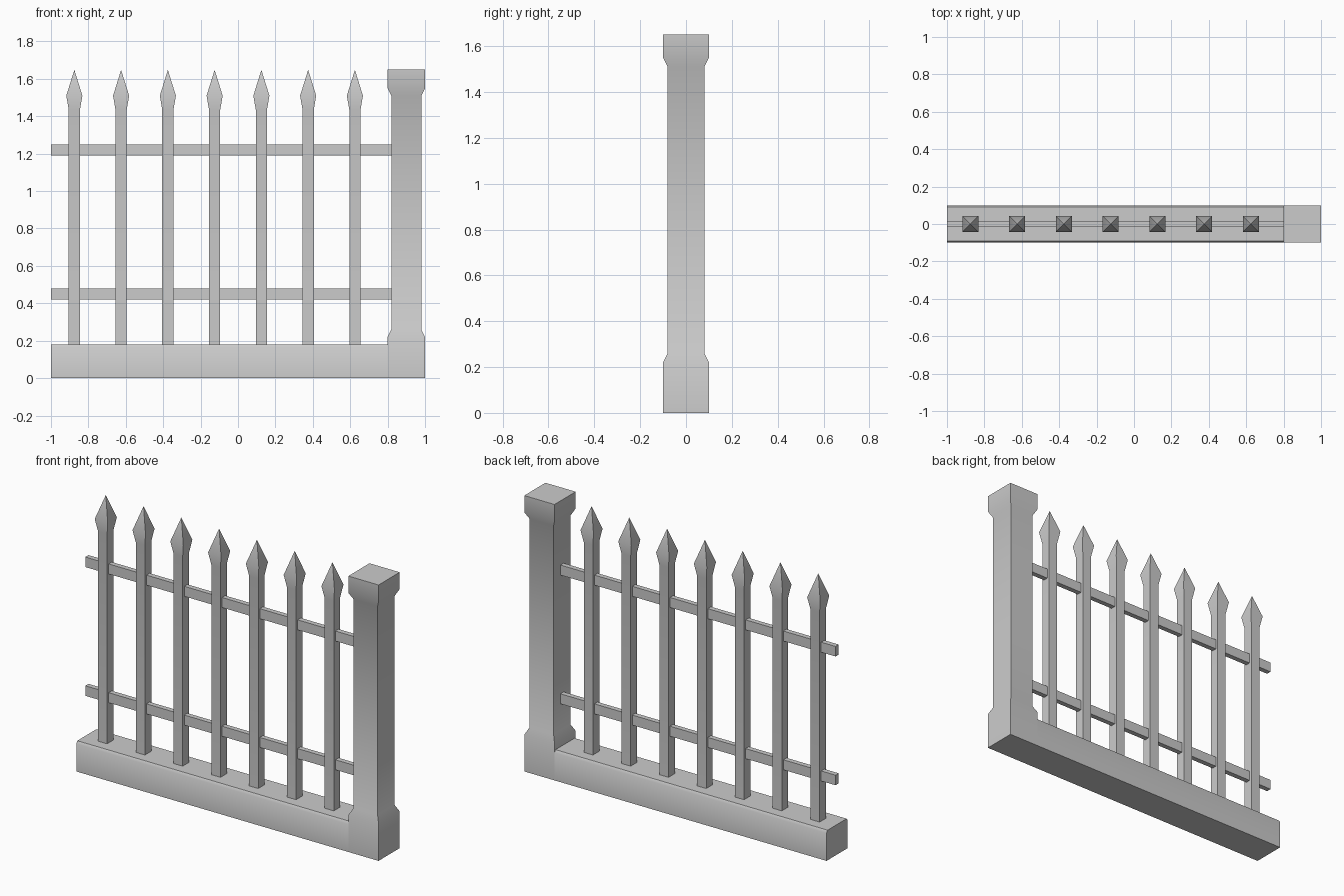
import bpy, bmesh
from math import radians

if "Cube" in bpy.data.objects:
    bpy.data.objects.remove(bpy.data.objects["Cube"])


def finish(name, bm):
    bmesh.ops.recalc_face_normals(bm, faces=bm.faces[:])
    me = bpy.data.meshes.new(name)
    bm.to_mesh(me)
    bm.free()
    me.shade_smooth()
    me.set_sharp_from_angle(angle=radians(40))
    ob = bpy.data.objects.new(name, me)
    bpy.context.collection.objects.link(ob)
    return ob


def square_loft(name, x, sections, tip=None):
    """Stack square rings of (z, half width); close with a flat top or a point."""
    bm = bmesh.new()
    rings = [[bm.verts.new((x + sx * h, sy * h, z))
              for sx, sy in ((-1, -1), (1, -1), (1, 1), (-1, 1))]
             for z, h in sections]
    bm.faces.new(rings[0])
    for a, b in zip(rings, rings[1:]):
        for i in range(4):
            j = (i + 1) % 4
            bm.faces.new((a[i], a[j], b[j], b[i]))
    top = rings[-1]
    if tip is None:
        bm.faces.new(top)
    else:
        apex = bm.verts.new((x, 0, tip))
        for i in range(4):
            bm.faces.new((top[i], top[(i + 1) % 4], apex))
    return finish(name, bm)


def extrude_x(name, profile, x0, x1):
    """Extrude a (y, z) profile along x."""
    bm = bmesh.new()
    a = [bm.verts.new((x0, y, z)) for y, z in profile]
    b = [bm.verts.new((x1, y, z)) for y, z in profile]
    bm.faces.new(a)
    bm.faces.new(b)
    n = len(profile)
    for i in range(n):
        j = (i + 1) % n
        bm.faces.new((a[i], a[j], b[j], b[i]))
    return finish(name, bm)


# Stone plinth with chamfered top edges
extrude_x("plinth", [(-0.1, 0), (0.1, 0), (0.1, 0.165), (0.09, 0.18),
                     (-0.09, 0.18), (-0.1, 0.165)], -1, 0.8)

# End post with flared foot and cap
square_loft("post", 0.9, [(0, 0.1), (0.22, 0.1), (0.26, 0.08),
                          (1.51, 0.08), (1.55, 0.1), (1.65, 0.1)])

# Horizontal rails
for name, z in (("lower_rail", 0.42), ("upper_rail", 1.19)):
    extrude_x(name, [(-0.015, z), (0.015, z), (0.015, z + 0.06),
                     (-0.015, z + 0.06)], -1, 0.82)

# Pickets with spear heads
for i in range(7):
    square_loft(f"picket_{i + 1}", -0.875 + 0.25 * i,
                [(0.18, 0.03), (1.435, 0.03), (1.51, 0.043)], tip=1.648)
